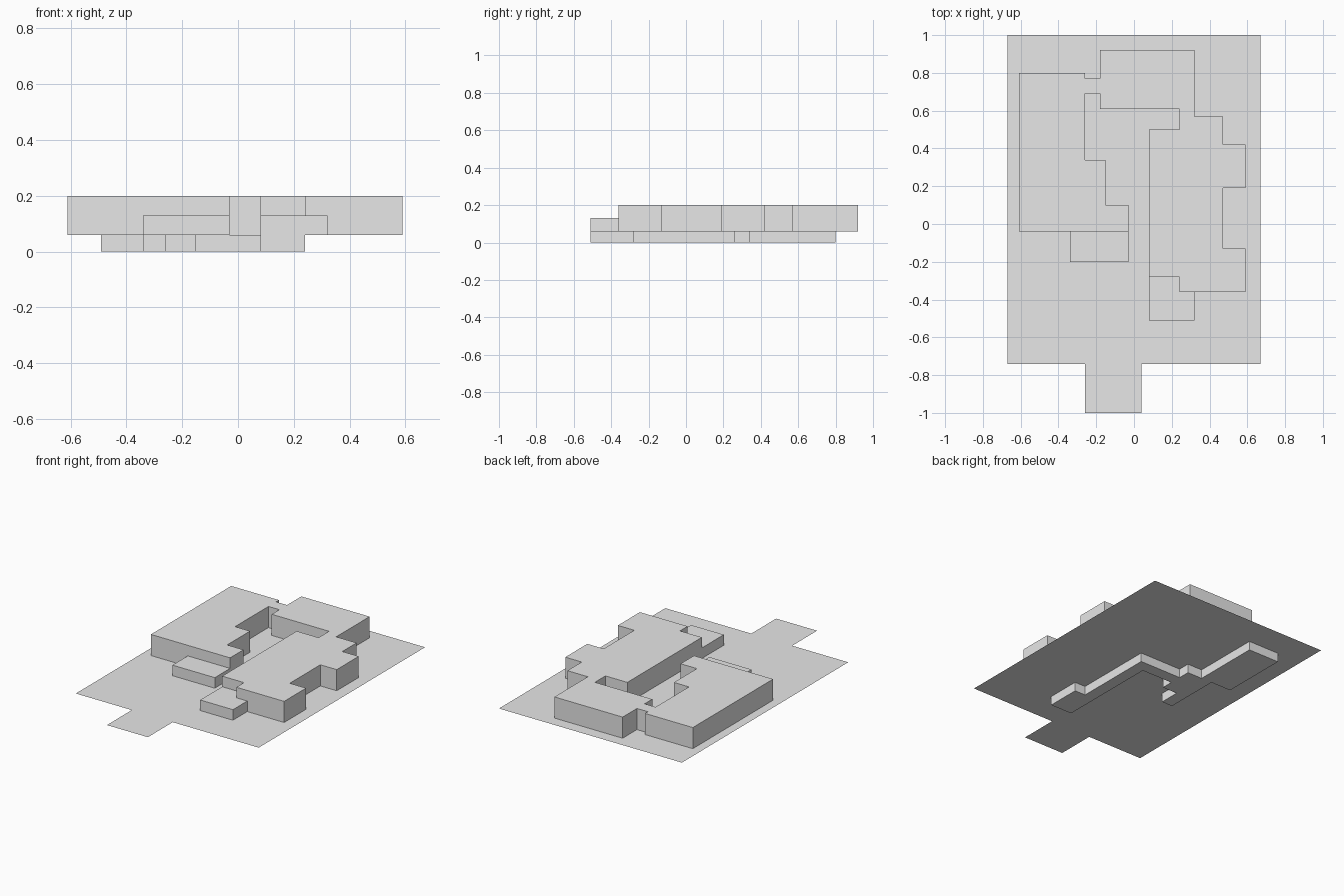
import bpy, bmesh

if "Cube" in bpy.data.objects:
    bpy.data.objects.remove(bpy.data.objects["Cube"])

stone = bpy.data.materials.new("light grey")
stone.diffuse_color = (0.8, 0.8, 0.8, 1)
stone.use_nodes = True
stone.node_tree.nodes["Principled BSDF"].inputs["Base Color"].default_value = stone.diffuse_color


def prism(name, outline, z0, z1):
    """Flat outline, raised into a solid when z1 is above z0."""
    bm = bmesh.new()
    face = bm.faces.new([bm.verts.new((x, y, z0)) for x, y in outline])
    face.normal_update()
    if face.normal.z < 0:
        face.normal_flip()
    if z1 > z0:
        ret = bmesh.ops.extrude_face_region(bm, geom=[face], use_keep_orig=True)
        top = [v for v in ret["geom"] if isinstance(v, bmesh.types.BMVert)]
        bmesh.ops.translate(bm, verts=top, vec=(0, 0, z1 - z0))
        bmesh.ops.recalc_face_normals(bm, faces=bm.faces)
    mesh = bpy.data.meshes.new(name)
    bm.to_mesh(mesh)
    bm.free()
    mesh.materials.append(stone)
    obj = bpy.data.objects.new(name, mesh)
    bpy.context.collection.objects.link(obj)
    return obj


def rect(x0, x1, y0, y1):
    return [(x0, y0), (x1, y0), (x1, y1), (x0, y1)]


GROUND, LOW, HIGH = 0.06, 0.13, 0.20

# Thin site sheet with the entrance tab
prism("site_sheet", [(-.67, 1), (-.67, -.74), (-.26, -.74), (-.26, -1),
                     (.04, -1), (.04, -.74), (.67, -.74), (.67, 1)], GROUND, GROUND)

# Tall west wing, narrow link and east wing around the court
prism("west_wing", [(-.61, .80), (-.61, -.04), (-.03, -.04), (-.03, .10), (-.15, .10),
                    (-.15, .34), (-.26, .34), (-.26, .69), (-.18, .69), (-.18, .61),
                    (.24, .61), (.24, .50), (.08, .50), (.08, -.28), (.24, -.28),
                    (.24, -.36), (.59, -.36), (.59, -.13), (.47, -.13), (.47, .19),
                    (.59, .19), (.59, .42), (.47, .42), (.47, .57), (.32, .57),
                    (.32, .92), (-.18, .92), (-.18, .77), (-.26, .77), (-.26, .80)],
      GROUND, HIGH).name = "main_building"

# Low front annexes
prism("west_annex", rect(-.34, -.03, -.20, -.04), GROUND, LOW)
prism("east_annex", [(.08, -.51), (.32, -.51), (.32, -.36), (.24, -.36),
                     (.24, -.28), (.08, -.28)], GROUND, LOW)

# Basement below the sheet
prism("basement", [(-.49, .80), (-.49, .34), (-.34, .34), (-.34, -.04), (-.26, -.04),
                   (-.26, .10), (-.15, .10), (-.15, .18), (.08, .18), (.08, -.51),
                   (.24, -.51), (.24, -.28), (.16, -.28), (.16, .26), (-.15, .26),
                   (-.15, .34), (-.26, .34), (-.26, .80)], 0, GROUND)
